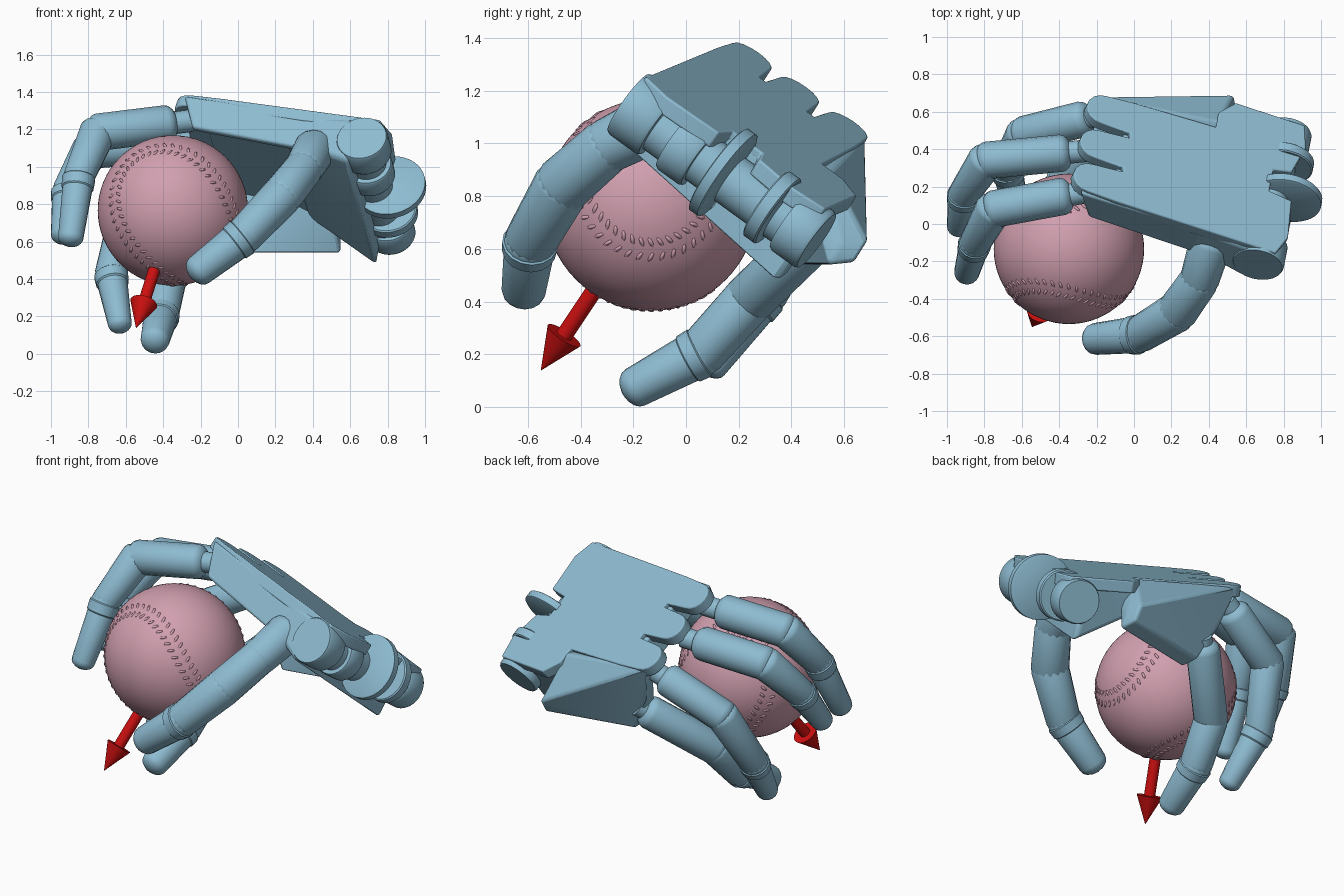
import bpy, bmesh, math
from mathutils import Vector, Matrix

cube = bpy.data.objects.get("Cube")
if cube:
    bpy.data.objects.remove(cube, do_unlink=True)


def make_material(name, rgb):
    mat = bpy.data.materials.new(name)
    mat.use_nodes = True
    mat.diffuse_color = (*rgb, 1)
    mat.node_tree.nodes["Principled BSDF"].inputs["Base Color"].default_value = (*rgb, 1)
    return mat


BLUE = make_material("hand blue", (0.27, 0.50, 0.64))
PINK = make_material("ball pink", (0.64, 0.35, 0.43))
RED = make_material("arrow red", (0.60, 0.005, 0.005))

# Palm frame: along runs to the wrist, across to the little finger, out from the back
ORIGIN = Vector((-0.28, 0.18, 1.395))
ALONG = Vector((0.947, -0.289, -0.14)).normalized()
OUT = Vector((0.28, 0.526, 0.803)).normalized()
ACROSS = OUT.cross(ALONG).normalized()
OUT = ALONG.cross(ACROSS)


def palm_point(a, v, n):
    return ORIGIN + ALONG * a + ACROSS * v + OUT * n


def finish(name, bm, mat, angle=35, bevel=0):
    bmesh.ops.recalc_face_normals(bm, faces=bm.faces)
    mesh = bpy.data.meshes.new(name)
    bm.to_mesh(mesh)
    bm.free()
    mesh.materials.append(mat)
    obj = bpy.data.objects.new(name, mesh)
    bpy.context.collection.objects.link(obj)
    if bevel:
        mod = obj.modifiers.new("soft edges", "BEVEL")
        mod.width = bevel
        mod.segments = 3
    bpy.ops.object.select_all(action="DESELECT")
    obj.select_set(True)
    bpy.context.view_layer.objects.active = obj
    bpy.ops.object.shade_smooth_by_angle(angle=math.radians(angle))
    return obj


def prism(name, outline, top, bottom, bevel=0.012):
    """Extrude an outline drawn on the back of the palm."""
    bm = bmesh.new()
    face = bm.faces.new([bm.verts.new(palm_point(a, v, top)) for a, v in outline])
    new = bmesh.ops.extrude_face_region(bm, geom=[face])["geom"]
    verts = [g for g in new if isinstance(g, bmesh.types.BMVert)]
    bmesh.ops.translate(bm, verts=verts, vec=OUT * (bottom - top))
    return finish(name, bm, BLUE, bevel=bevel)


def hull(name, points, bevel=0.015):
    bm = bmesh.new()
    for p in points:
        bm.verts.new(p)
    bmesh.ops.convex_hull(bm, input=bm.verts)
    bmesh.ops.dissolve_limit(bm, angle_limit=0.02, verts=bm.verts, edges=bm.edges)
    return finish(name, bm, BLUE, bevel=bevel)


def lathe(name, start, end, profile, mat=BLUE, sides=16, angle=35):
    """Turn a profile of (fraction along, radius) around the line start-end."""
    start, end = Vector(start), Vector(end)
    turn = (end - start).to_track_quat("Z", "Y")
    bm = bmesh.new()
    rings = []
    for t, r in profile:
        ring = []
        for i in range(sides):
            w = math.tau * i / sides
            offset = turn @ Vector((math.cos(w) * r, math.sin(w) * r, 0))
            ring.append(bm.verts.new(start.lerp(end, t) + offset))
        rings.append(ring)
    for low, high in zip(rings, rings[1:]):
        for i in range(sides):
            j = (i + 1) % sides
            bm.faces.new((low[i], low[j], high[j], high[i]))
    bm.faces.new(rings[0])
    bm.faces.new(rings[-1])
    return finish(name, bm, mat, angle)


def phalanx(name, start, end, r0, r1, tip=False):
    """Tapered finger bone with rounded ends."""
    length = (end - start).length
    cap0, cap1 = 0.6 * r0 / length, (0.7 if tip else 0.6) * r1 / length
    profile = []
    for k in range(5):
        w = math.radians(10 + 20 * k)
        profile.append((-cap0 * math.cos(w), r0 * math.sin(w)))
    for k in range(5):
        w = math.radians(90 - 20 * k)
        profile.append((1 - (cap1 if tip else 0) + cap1 * math.cos(w), r1 * math.sin(w)))
    lathe(name, start, end, profile, angle=40)


def finger(name, joints, radii, base_gap):
    joints = [Vector(j) for j in joints]
    # Narrow hinge link joining the finger to the palm
    first = joints[0].lerp(joints[1], base_gap)
    if base_gap:
        lathe(name + "_link", joints[0], first, [(-0.1, 0.06), (1.2, 0.06)])
    points = [first] + joints[1:]
    for k, (p, q) in enumerate(zip(points, points[1:])):
        last = k == len(points) - 2
        phalanx(f"{name}_segment_{k + 1}", p, q, radii[k], radii[k + 1], last)
    # Collar where the last segment begins
    p, q, r = points[-2], points[-1], radii[-2]
    lathe(name + "_collar", p, p.lerp(q, 0.2),
          [(0, r * 0.92), (0.15, r * 1.07), (0.85, r * 1.03), (1, r * 0.9)])


# Palm back plate with three rounded knuckle tongues
back_outline = [(1.1, -0.02), (1.15, 0.1), (1.13, 0.34), (1.0, 0.36), (1.0, 0.5),
                (1.1, 0.52), (1.15, 0.7), (1.12, 0.84), (0.73, 0.85), (0.65, 0.76),
                (0.65, 0.66)]
for low, high in ((0.455, 0.655), (0.225, 0.425), (0, 0.2)):
    mid, half = (low + high) / 2, (high - low) / 2
    back_outline.append((0.2, high))
    for k in range(9):
        w = math.pi * k / 8
        back_outline.append((0.03 - 0.09 * math.sin(w), mid + half * 0.9 * math.cos(w)))
    back_outline.append((0.2, low))
prism("palm_back", back_outline, 0, -0.07, 0.008)
prism("palm_body", [(0.17, 0.01), (1.0, 0.01), (1.0, 0.8), (0.66, 0.7), (0.17, 0.64)],
      -0.03, -0.18)
# Index side wall, slanting back under the knuckle
hull("index_side_wall", [palm_point(a, v, n) for v in (-0.005, 0.04) for a, n in (
    (0.0, -0.02), (0.1, -0.21), (0.75, -0.24), (0.75, -0.02))])

# Wrist block, deeper toward the arm
hull("wrist_block", [palm_point(a, v, n) for a, v, n in (
    (0.62, 0.0, -0.03), (0.62, 0.76, -0.03), (0.62, 0.0, -0.2), (0.62, 0.76, -0.18),
    (1.0, -0.03, -0.02), (1.0, 0.84, -0.02), (1.0, -0.03, -0.29), (1.05, 0.84, -0.37))], 0.03)

# Panel on the little finger side
panel = [Vector(p) for p in ((0.45, 0.55, 0.9), (-0.2, 0.68, 1.03), (-0.13, 0.57, 0.75),
                             (-0.02, 0.53, 0.55), (0.53, 0.64, 0.55), (0.53, 0.69, 0.63))]
hull("little_side_panel", panel + [p + Vector((0.02, -0.1, -0.01)) for p in panel])

# Wrist hinge: core, discs and rounded tabs on one axis
for name, a, low, high, n, r in (
        ("wrist_core", 1.04, 0.03, 0.86, -0.15, 0.10),
        ("wrist_index_tab", 1.04, -0.03, 0.12, -0.14, 0.14),
        ("wrist_index_roll", 1.04, 0.2, 0.32, -0.15, 0.13),
        ("wrist_large_disc", 1.12, 0.41, 0.46, -0.12, 0.19),
        ("wrist_small_disc", 1.08, 0.63, 0.69, -0.13, 0.15),
        ("wrist_little_tab", 1.06, 0.74, 0.87, -0.14, 0.13)):
    edge = 0.1
    lathe(name, palm_point(a, low, n), palm_point(a, high, n),
          [(0, r * 0.95), (edge, r), (1 - edge, r), (1, r * 0.95)], sides=40)

# Fingers
finger("index_finger", [(-0.26, 0.17, 1.245), (-0.75, 0.08, 1.185), (-0.85, -0.1, 0.95),
                        (-0.90, -0.28, 0.58)], (0.1, 0.1, 0.084, 0.068), 0.25)
finger("middle_finger", [(-0.27, 0.39, 1.13), (-0.79, 0.34, 1.09), (-0.91, 0.16, 0.87),
                         (-0.94, -0.04, 0.6)], (0.1, 0.1, 0.084, 0.065), 0.23)
finger("ring_finger", [(-0.2, 0.58, 0.97), (-0.59, 0.48, 0.76), (-0.68, 0.3, 0.43),
                       (-0.625, 0.07, 0.125)], (0.097, 0.097, 0.086, 0.064), 0.2)
finger("little_finger", [(-0.05, 0.54, 0.7), (-0.37, 0.24, 0.41), (-0.41, 0.06, 0.21),
                         (-0.45, -0.24, 0.05)], (0.098, 0.098, 0.094, 0.078), 0.15)
finger("thumb", [(0.41, -0.1, 1.09), (0.35, -0.3, 0.99), (0.23, -0.47, 0.84),
                 (0.03, -0.59, 0.63), (-0.255, -0.62, 0.41)],
       (0.115, 0.105, 0.11, 0.1, 0.085), 0)

# Ball
CENTRE, RADIUS = Vector((-0.348, -0.133, 0.767)), 0.402
bm = bmesh.new()
bmesh.ops.create_uvsphere(bm, u_segments=64, v_segments=32, radius=RADIUS,
                          matrix=Matrix.Translation(CENTRE))
finish("ball", bm, PINK, 60)

# Seam: two rows of small raised stitches along a closed curve
facing, side = Vector((0.82, 0, 0.57)), Vector((0, 1, 0))
pole = Vector((0.57, 0, -0.82))
axis_x, axis_y = (facing + side).normalized(), (facing - side).normalized()


def seam(t):
    p = (axis_x * (0.75 * math.cos(t) + 0.25 * math.cos(3 * t))
         + axis_y * (0.75 * math.sin(t) - 0.25 * math.sin(3 * t))
         + pole * 0.866 * math.sin(2 * t))
    return p.normalized()


bm = bmesh.new()
count = 96
for k in range(count):
    t = math.tau * k / count
    normal = seam(t)
    ahead = (seam(t + 0.01) - seam(t - 0.01)).normalized()
    cross = normal.cross(ahead)
    for sign in (-1, 1):
        spot = CENTRE + (normal + cross * sign * 0.075).normalized() * (RADIUS - 0.001)
        lean = (cross + ahead * 0.5 * sign).normalized()
        basis = Matrix((lean, normal.cross(lean), normal)).transposed().to_4x4()
        bmesh.ops.create_icosphere(
            bm, subdivisions=1, radius=1,
            matrix=Matrix.Translation(spot) @ basis @ Matrix.Diagonal((0.024, 0.009, 0.006, 1)))
finish("ball_stitches", bm, PINK, 80)

# Arrow from the ball centre
TIP = Vector((-0.545, -0.55, 0.14))
neck = CENTRE.lerp(TIP, 0.79)
lathe("arrow_shaft", CENTRE, neck, [(0, 0.032), (1, 0.032)], RED, 24)
lathe("arrow_head", neck, TIP, [(0, 0.074), (1, 0.001)], RED, 32, 50)
